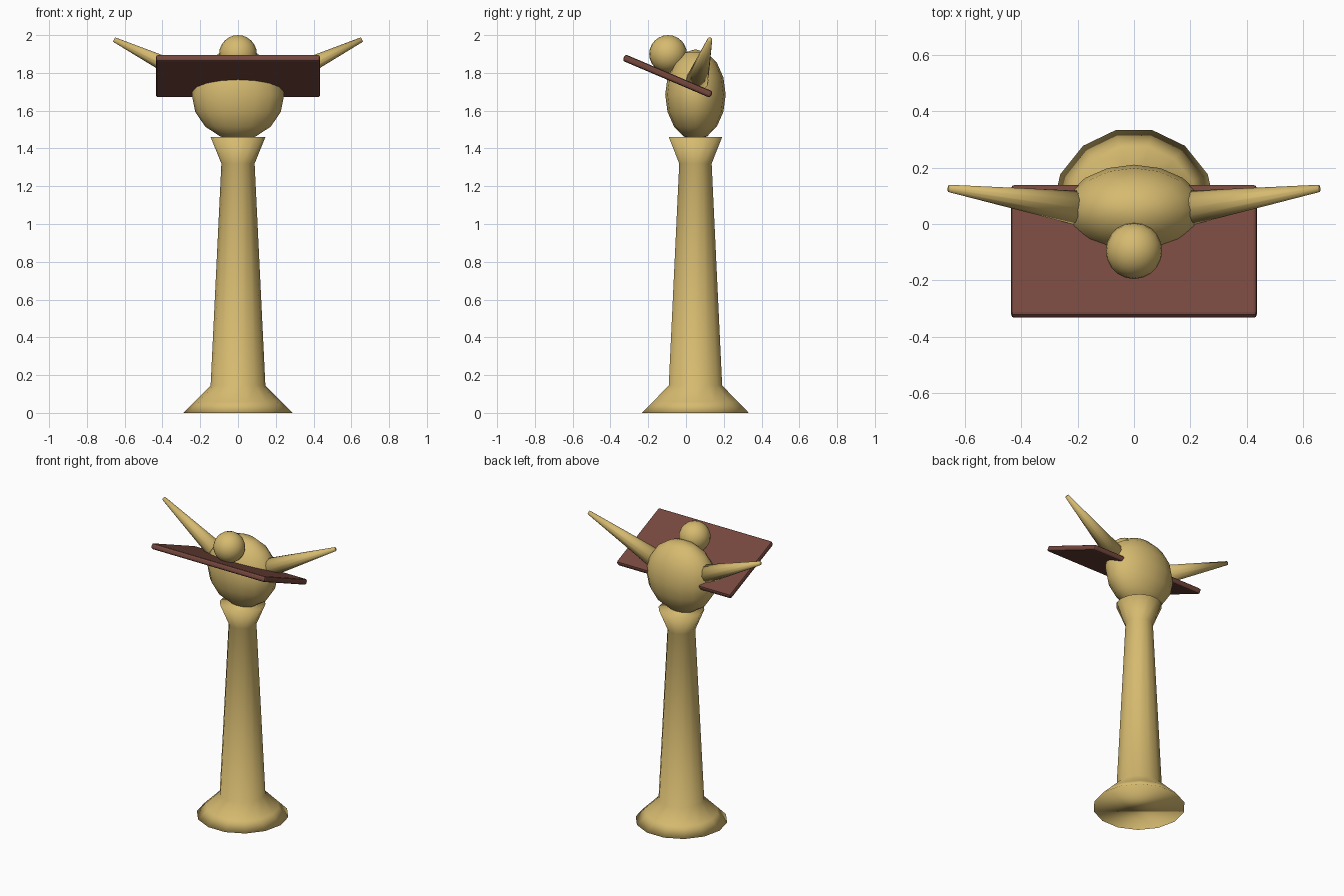
import bpy, bmesh, math
from mathutils import Vector, Matrix

if "Cube" in bpy.data.objects:
    bpy.data.objects.remove(bpy.data.objects["Cube"])


def material(name, color):
    m = bpy.data.materials.new(name)
    m.diffuse_color = (*color, 1)
    m.use_nodes = True
    m.node_tree.nodes["Principled BSDF"].inputs["Base Color"].default_value = m.diffuse_color
    return m


gold = material("gilded", (0.67, 0.49, 0.16))
wood = material("wood", (0.18, 0.065, 0.048))


def finish(name, bm, mat, smooth=True):
    bmesh.ops.recalc_face_normals(bm, faces=bm.faces[:])
    me = bpy.data.meshes.new(name)
    bm.to_mesh(me)
    bm.free()
    me.materials.append(mat)
    for p in me.polygons:
        p.use_smooth = smooth
    ob = bpy.data.objects.new(name, me)
    bpy.context.collection.objects.link(ob)
    return ob


def lathe(name, profile, sides, center):
    bm = bmesh.new()
    rings = []
    for r, z in profile:
        rings.append([bm.verts.new((center[0] + r * math.cos(2 * math.pi * i / sides),
                                    center[1] + r * math.sin(2 * math.pi * i / sides), z))
                      for i in range(sides)])
    for a, b in zip(rings, rings[1:]):
        for i in range(sides):
            j = (i + 1) % sides
            bm.faces.new((a[i], a[j], b[j], b[i]))
    bm.faces.new(rings[0])
    bm.faces.new(rings[-1])
    return finish(name, bm, gold)


def ellipsoid(name, center, radii, segs, rings):
    bm = bmesh.new()
    bmesh.ops.create_uvsphere(
        bm, u_segments=segs, v_segments=rings, radius=1,
        matrix=Matrix.Translation(center) @ Matrix.Diagonal((*radii, 1)))
    return finish(name, bm, gold)


def tapered(name, a, b, ra, rb, sides):
    a, b = Vector(a), Vector(b)
    d = b - a
    bm = bmesh.new()
    bmesh.ops.create_cone(
        bm, cap_ends=True, segments=sides, radius1=ra, radius2=rb, depth=d.length,
        matrix=Matrix.Translation((a + b) / 2) @ d.to_track_quat('Z', 'Y').to_matrix().to_4x4())
    return finish(name, bm, gold)


# Flared pedestal
lathe("pedestal", [(0.29, 0), (0.23, 0.06), (0.145, 0.145), (0.088, 1.32), (0.145, 1.46)],
      14, (0, 0.05))

# Bird body and head
ellipsoid("body", (0, 0.05, 1.685), (0.245, 0.16, 0.24), 16, 8)
ellipsoid("head", (0, -0.095, 1.9), (0.1, 0.1, 0.1), 20, 12)

# Raised wings
for side, label in ((-1, "left"), (1, "right")):
    tapered("wing_" + label, (side * 0.15, 0.05, 1.73), (side * 0.655, 0.126, 1.976),
            0.066, 0.013, 12)

# Sloped book rest
bm = bmesh.new()
bmesh.ops.create_cube(bm, size=1, matrix=Matrix.Diagonal((0.87, 0.505, 0.037, 1)))
bmesh.ops.bevel(bm, geom=bm.edges[:], offset=0.012, segments=2, profile=0.5, affect='EDGES')
bm.transform(Matrix.Translation((0, -0.097, 1.783)) @ Matrix.Rotation(math.radians(-23), 4, 'X'))
finish("book_rest", bm, wood, smooth=False)
